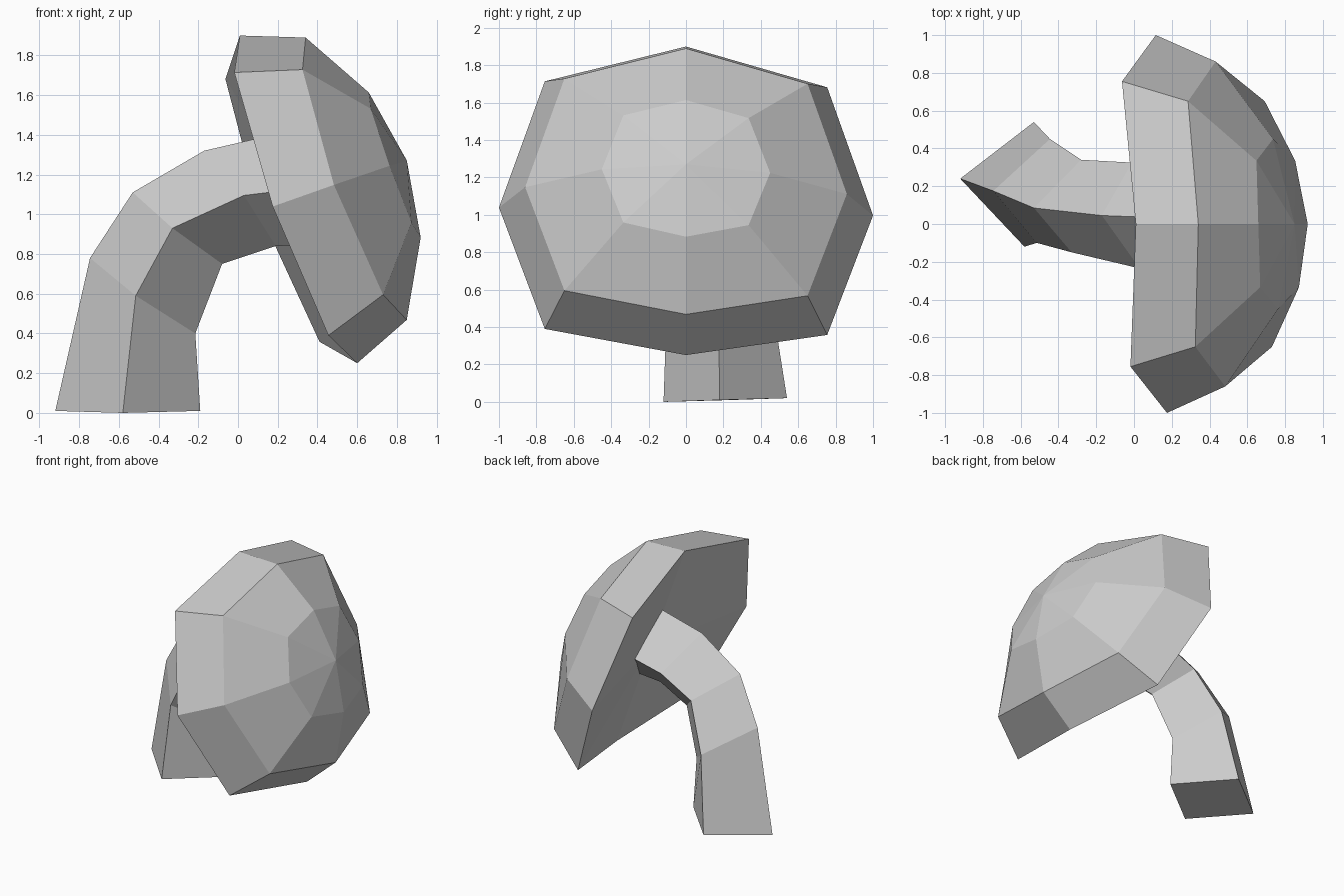
import bpy
import bmesh
from math import cos, sin, radians
from mathutils import Vector

default_cube = bpy.data.objects.get("Cube")
if default_cube:
    bpy.data.objects.remove(default_cube, do_unlink=True)

# Single flat grey
grey = bpy.data.materials.new("light_grey")
grey.use_nodes = True
colour = (0.6, 0.6, 0.6, 1)
grey.diffuse_color = colour
grey.node_tree.nodes["Principled BSDF"].inputs["Base Color"].default_value = colour


def bridge(bm, lower, upper):
    """Join two vertex loops with a band of quads."""
    count = len(lower)
    for i in range(count):
        j = (i + 1) % count
        bm.faces.new((lower[i], lower[j], upper[j], upper[i]))


def fan(bm, loop, tip):
    """Close a vertex loop with triangles to a tip."""
    for a, b in zip(loop, loop[1:] + loop[:1]):
        bm.faces.new((a, b, tip))


def finish(bm, name):
    bmesh.ops.recalc_face_normals(bm, faces=bm.faces)
    mesh = bpy.data.meshes.new(name)
    bm.to_mesh(mesh)
    bm.free()
    mesh.materials.append(grey)
    obj = bpy.data.objects.new(name, mesh)
    bpy.context.collection.objects.link(obj)
    return obj


# Cap: eight-sided rings, drooping at the sides, tilted over to one side
tilt = radians(19.7)
cap_centre = Vector((0.305, 0, 1.075))
cap_up = Vector((-sin(tilt), 0, cos(tilt)))
cap_out = Vector((cos(tilt), 0, sin(tilt)))


def cap_point(up, side, out):
    roll = 0.035 * side
    return cap_centre + cap_up * (up - 0.01 * side) + cap_out * (out - roll) + Vector((0, side, 0))


def cap_ring(bm, end, corner, flank):
    """Ring from an end, a corner and a flank; the rest is mirrored."""
    (eu, eo), (cu, cs, co), (fs, fo) = end, corner, flank
    points = [(eu, 0, eo), (cu, -cs, co), (0, -fs, fo), (-cu, -cs, co),
              (-eu, 0, eo), (-cu, cs, co), (0, fs, fo), (cu, cs, co)]
    return [bm.verts.new(cap_point(*p)) for p in points]


bm = bmesh.new()
rim = cap_ring(bm, (0.876, 0), (0.703, 0.755, -0.116), (1, -0.17))
shoulder = cap_ring(bm, (0.755, 0.308), (0.602, 0.65, 0.216), (0.86, 0.162))
crown = cap_ring(bm, (0.388, 0.514), (0.304, 0.335, 0.484), (0.45, 0.472))
bridge(bm, rim, shoulder)
bridge(bm, shoulder, crown)
fan(bm, crown, bm.verts.new(cap_point(0, 0, 0.579)))
fan(bm, rim, bm.verts.new(cap_point(0, 0, 0)))
finish(bm, "mushroom_cap")

# Stem: four-sided rings given by centre and two half diagonals
stem_sections = [
    ((-0.555, 0.21, 0.01), (-0.365, 0.03, 0), (-0.025, -0.33, -0.01)),
    ((-0.48, 0.175, 0.59), (-0.265, 0, 0.19), (-0.035, -0.275, 0)),
    ((-0.305, 0.095, 0.93), (-0.225, -0.01, 0.18), (-0.025, -0.245, 0)),
    ((0.01, 0.045, 1.08), (-0.18, 0, 0.24), (0.02, -0.28, 0.015)),
    ((0.32, 0.03, 1.13), (-0.1, 0, 0.28), (0, -0.28, 0)),
]
bm = bmesh.new()
rings = []
for section in stem_sections:
    centre, ridge, front = map(Vector, section)
    rings.append([bm.verts.new(centre + d) for d in (ridge, front, -ridge, -front)])
for lower, upper in zip(rings, rings[1:]):
    bridge(bm, lower, upper)
bm.faces.new(rings[0])
bm.faces.new(rings[-1])
finish(bm, "mushroom_stem")
